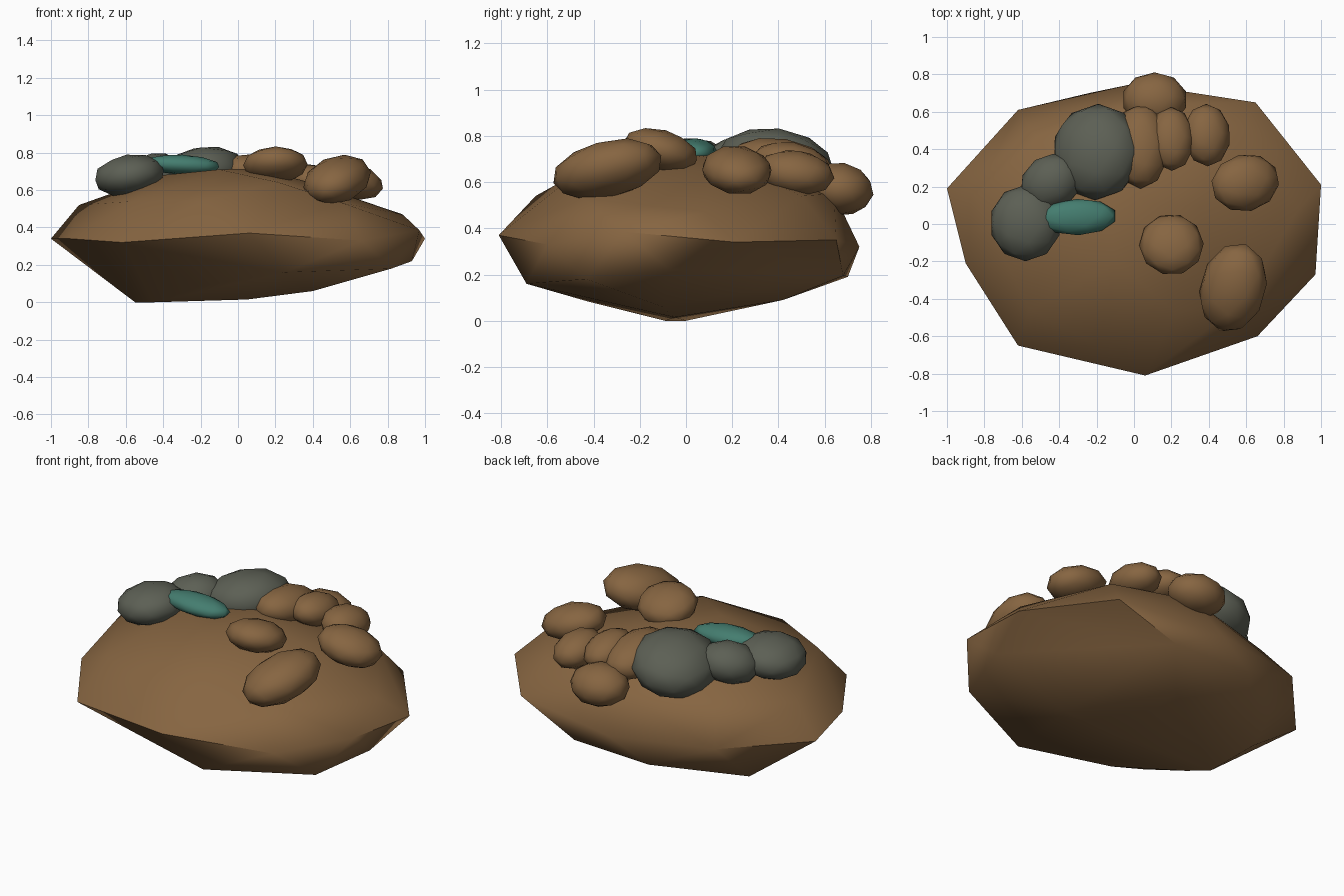
import bpy, bmesh, math
from mathutils import Matrix, Euler

cube = bpy.data.objects.get("Cube")
if cube:
    bpy.data.objects.remove(cube, do_unlink=True)


def material(name, color):
    mat = bpy.data.materials.new(name)
    mat.use_nodes = True
    mat.diffuse_color = (*color, 1)
    mat.node_tree.nodes["Principled BSDF"].inputs["Base Color"].default_value = (*color, 1)
    return mat


earth = material("earth brown", (0.24, 0.13, 0.053))
stone = material("stone grey", (0.108, 0.116, 0.09))
teal = material("teal", (0.058, 0.205, 0.16))


def finish(bm, name, mat, angle):
    mesh = bpy.data.meshes.new(name)
    bm.to_mesh(mesh)
    bm.free()
    mesh.materials.append(mat)
    obj = bpy.data.objects.new(name, mesh)
    bpy.context.collection.objects.link(obj)
    bpy.ops.object.select_all(action='DESELECT')
    obj.select_set(True)
    bpy.context.view_layer.objects.active = obj
    bpy.ops.object.shade_smooth_by_angle(angle=math.radians(angle))


def mound():
    """Large irregular rock: the hull of a rim, a crown and an underside."""
    rim = [(-1, .19, .34), (-.62, .61, .35), (0, .75, .32), (.65, .65, .35),
           (1, .21, .34), (.97, -.27, .385), (.66, -.6, .33), (.06, -.81, .37),
           (-.62, -.65, .32), (-.9, -.21, .34)]
    crown = [(-.85, .15, .52), (-.52, .46, .55), (.1, .64, .55), (.58, .5, .54),
             (.88, .08, .47), (.56, -.44, .53), (-.19, -.65, .54), (-.56, -.46, .54),
             (-.4, .05, .68), (-.15, .28, .7), (.1, .1, .715), (-.1, -.2, .71),
             (.22, -.47, .64), (.35, .1, .65)]
    under = [(-.55, 0, 0), (-.45, -.09, 0), (-.62, .28, .06), (-.2, -.43, .085),
             (.05, -.05, .015), (.4, -.1, .06), (.25, -.69, .16), (.82, -.43, .18),
             (.93, -.07, .22), (.05, .42, .09), (-.24, .7, .19), (.27, .68, .195)]
    bm = bmesh.new()
    verts = [bm.verts.new(p) for p in rim + crown + under]
    bmesh.ops.convex_hull(bm, input=verts)
    loose = [v for v in bm.verts if not v.link_faces]
    bmesh.ops.delete(bm, geom=loose, context='VERTS')
    bmesh.ops.recalc_face_normals(bm, faces=bm.faces[:])
    finish(bm, "mound", earth, 55)


def boulder(name, mat, center, radii, tilt=(0, 0, 0)):
    """Low-poly rounded stone, tilted in degrees to lie on the slope."""
    bm = bmesh.new()
    bmesh.ops.create_icosphere(bm, subdivisions=2, radius=1.02)
    turn = Euler([math.radians(a) for a in tilt]).to_matrix().to_4x4()
    bm.transform(Matrix.Translation(center) @ turn @ Matrix.Diagonal((*radii, 1)))
    finish(bm, name, mat, 60)


mound()

# Grey stones on the right and back of the crown
boulder("grey_boulder_large", stone, (-.2, .385, .675), (.24, .255, .15), (-8, -14, 0))
boulder("grey_boulder_middle", stone, (-.445, .22, .68), (.17, .145, .115), (0, -10, 35))
boulder("grey_boulder_side", stone, (-.58, .005, .678), (.19, .2, .11), (0, -8, 0))

# Flat teal stone
boulder("teal_stone", teal, (-.3, .037, .735), (.205, .095, .053), (0, 3, 2))

# Brown stones
boulder("brown_boulder_front", earth, (.2, -.11, .735), (.17, .165, .09), (-14, -5, -15))
boulder("brown_boulder_long", earth, (.53, -.34, .655), (.175, .245, .12), (14, -8, -18))
boulder("brown_boulder_left", earth, (.595, .22, .652), (.185, .15, .098), (0, 14, 12))
boulder("brown_boulder_cluster_outer", earth, (.39, .475, .64), (.125, .165, .095), (-8, 10, 0))
boulder("brown_boulder_cluster_middle", earth, (.2, .455, .68), (.12, .17, .09), (-10, 5, 0))
boulder("brown_boulder_cluster_inner", earth, (.035, .415, .68), (.15, .225, .105), (-10, 0, 0))
boulder("brown_boulder_back", earth, (.11, .665, .57), (.172, .145, .112), (-10, 0, 0))
